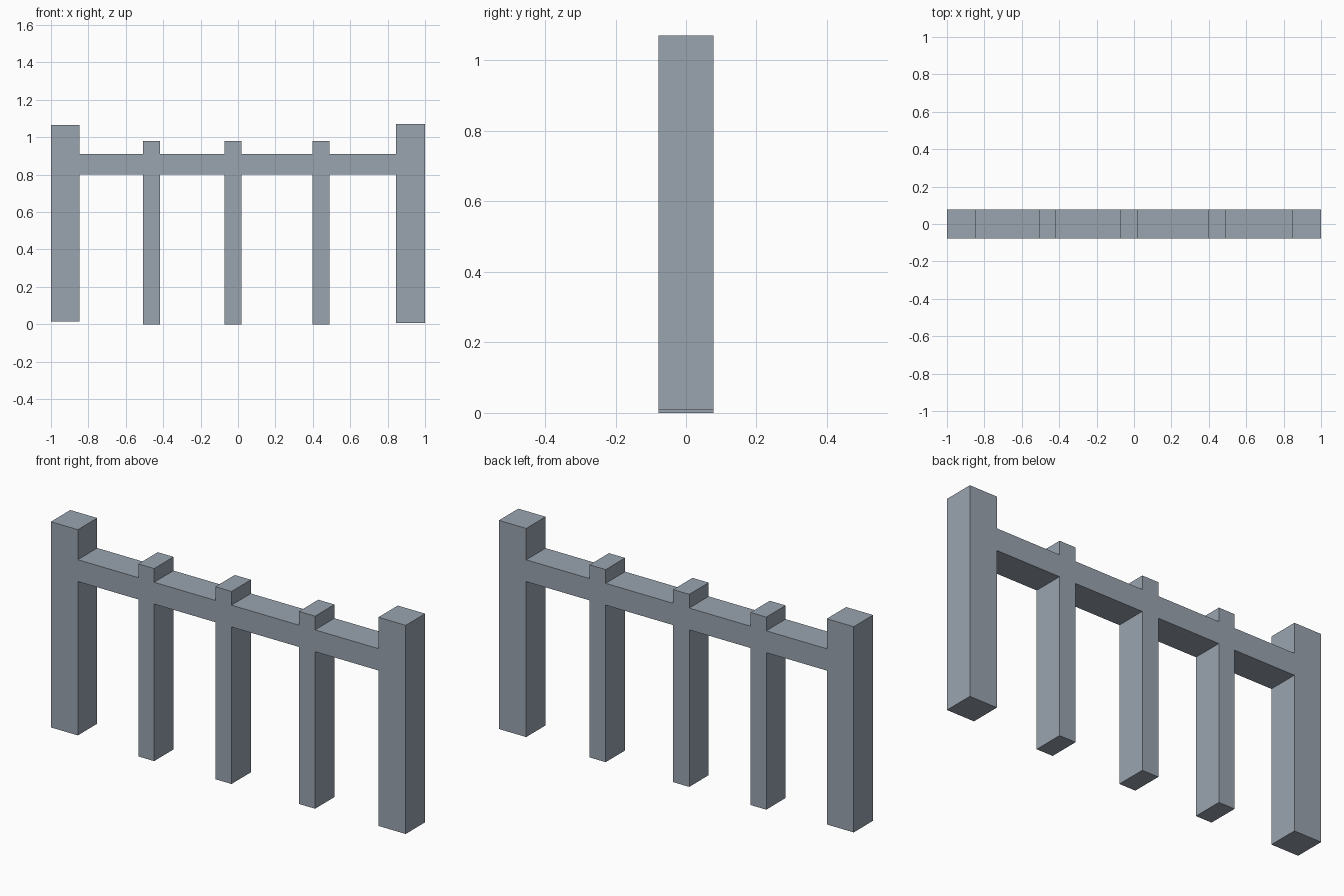
import bpy
import bmesh

if "Cube" in bpy.data.objects:
    bpy.data.objects.remove(bpy.data.objects["Cube"])

HALF_DEPTH = 0.078
RAIL_BOTTOM, RAIL_TOP = 0.80, 0.911

# Uprights, left to right: x start, x end, bottom z, top z
uprights = [
    (-1.0, -0.848, 0.016, 1.064),    # left end post
    (-0.507, -0.418, 0.0, 0.981),    # balusters
    (-0.073, 0.018, 0.0, 0.981),
    (0.398, 0.489, 0.0, 0.981),
    (0.846, 1.0, 0.008, 1.071),      # right end post
]

# Front outline: along the underside, then back over the top
under, over = [], []
for i, (x0, x1, z0, z1) in enumerate(uprights):
    first, last = i == 0, i == len(uprights) - 1
    if not first:
        under.append((x0, RAIL_BOTTOM))
        over.append((x0, RAIL_TOP))
    under += [(x0, z0), (x1, z0)]
    over += [(x0, z1), (x1, z1)]
    if not last:
        under.append((x1, RAIL_BOTTOM))
        over.append((x1, RAIL_TOP))
outline = under + over[::-1]

# Extrude the outline through the depth so posts and rail stay one flush solid
bm = bmesh.new()
face = bm.faces.new([bm.verts.new((x, -HALF_DEPTH, z)) for x, z in outline])
ext = bmesh.ops.extrude_face_region(bm, geom=[face], use_keep_orig=True)
moved = [v for v in ext["geom"] if isinstance(v, bmesh.types.BMVert)]
bmesh.ops.translate(bm, verts=moved, vec=(0, 2 * HALF_DEPTH, 0))
bmesh.ops.recalc_face_normals(bm, faces=bm.faces)

mesh = bpy.data.meshes.new("fence_section")
bm.to_mesh(mesh)
bm.free()
fence = bpy.data.objects.new("fence_section", mesh)
bpy.context.collection.objects.link(fence)

# Slate blue-grey finish
slate = bpy.data.materials.new("slate_grey")
slate.diffuse_color = (0.32, 0.37, 0.43, 1.0)
slate.use_nodes = True
slate.node_tree.nodes["Principled BSDF"].inputs["Base Color"].default_value = slate.diffuse_color
mesh.materials.append(slate)
